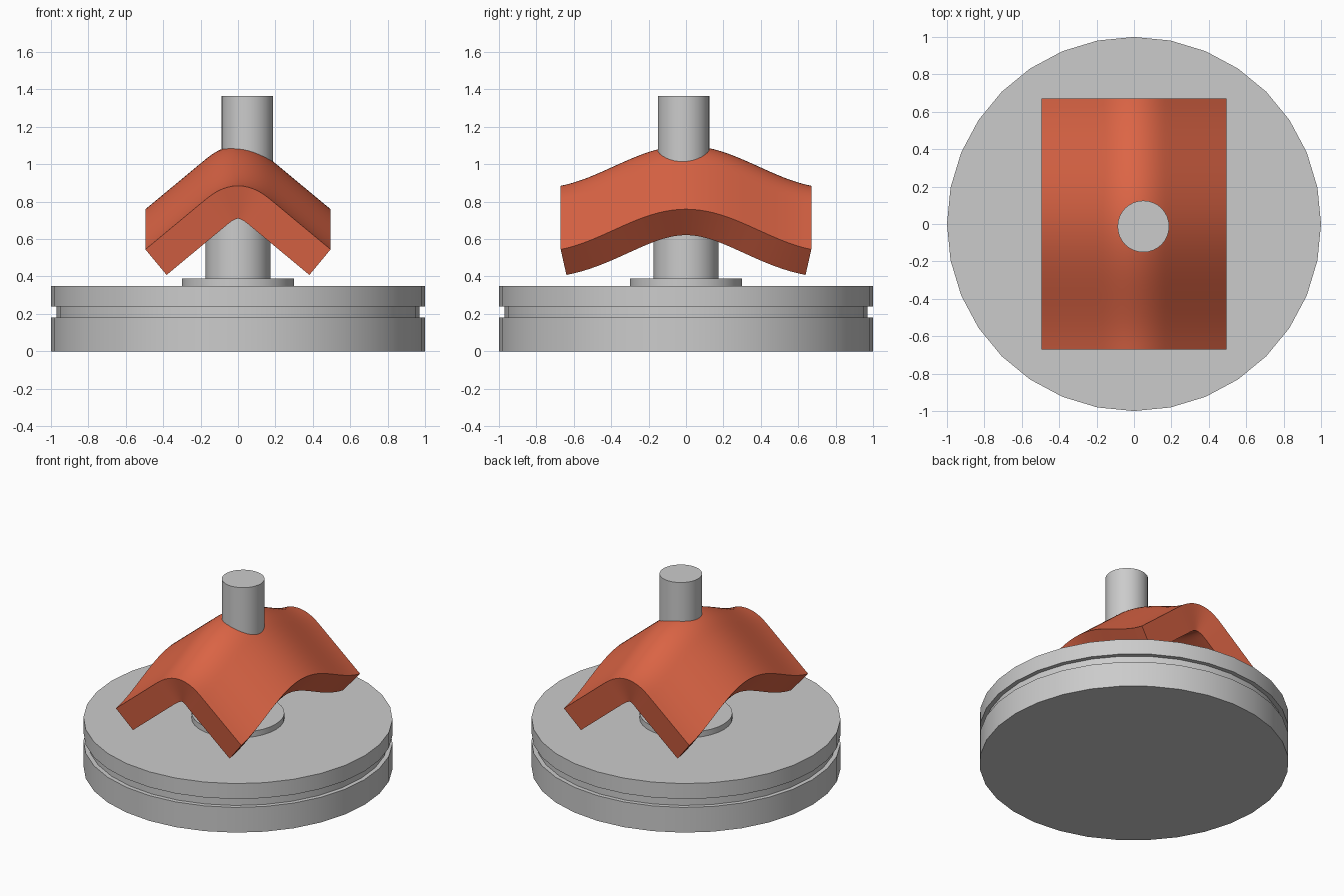
import bpy, bmesh, math

if "Cube" in bpy.data.objects:
    bpy.data.objects.remove(bpy.data.objects["Cube"])


def smooth(obj, angle=30):
    bpy.ops.object.select_all(action='DESELECT')
    obj.select_set(True)
    bpy.context.view_layer.objects.active = obj
    bpy.ops.object.shade_smooth_by_angle(angle=math.radians(angle))


def cylinder(name, radius, z0, z1, x=0, y=0):
    bpy.ops.mesh.primitive_cylinder_add(vertices=32, radius=radius, depth=z1 - z0,
                                        location=(x, y, (z0 + z1) / 2))
    obj = bpy.context.object
    obj.name = name
    smooth(obj)
    return obj


# Round base with a shallow groove, hub and posts
cylinder("base_lower_disc", 1.0, 0.0, 0.18)
cylinder("base_groove_core", 0.97, 0.18, 0.24)
cylinder("base_upper_disc", 1.0, 0.24, 0.35)
cylinder("hub_flange", 0.3, 0.18, 0.39)
cylinder("support_column", 0.173, 0.39, 0.94)
cylinder("top_post", 0.138, 0.94, 1.365, 0.05, -0.013)

# Curved saddle: ridge along y that also droops toward its ends
HALF_X, HALF_Y, PEAK = 0.495, 0.67, 1.1
SLOPE, ROUND = 0.83, 0.17


def saddle_height(x, y):
    a = abs(x)
    drop_x = SLOPE * (a * a / (2 * ROUND) if a < ROUND else a - ROUND / 2)
    drop_y = 0.113 * (1 - math.cos(2.7 * y / HALF_Y))
    return PEAK - drop_x - drop_y


bm = bmesh.new()
bmesh.ops.create_grid(bm, x_segments=36, y_segments=36, size=1)
for v in bm.verts:
    x, y = v.co.x * HALF_X, v.co.y * HALF_Y
    v.co = (x, y, saddle_height(x, y))
bmesh.ops.recalc_face_normals(bm, faces=bm.faces)
if sum(f.normal.z for f in bm.faces) < 0:
    bmesh.ops.reverse_faces(bm, faces=bm.faces)
mesh = bpy.data.meshes.new("saddle")
bm.to_mesh(mesh)
bm.free()
saddle = bpy.data.objects.new("saddle", mesh)
bpy.context.collection.objects.link(saddle)

# Saddle thickness
solid = saddle.modifiers.new("thickness", 'SOLIDIFY')
solid.thickness = 0.18
solid.offset = -1
bpy.context.view_layer.objects.active = saddle
bpy.ops.object.modifier_apply(modifier=solid.name)
smooth(saddle)

# Orange-red saddle colour
mat = bpy.data.materials.new("orange_red")
mat.diffuse_color = (0.72, 0.13, 0.06, 1)
mat.use_nodes = True
mat.node_tree.nodes["Principled BSDF"].inputs["Base Color"].default_value = mat.diffuse_color
saddle.data.materials.append(mat)
